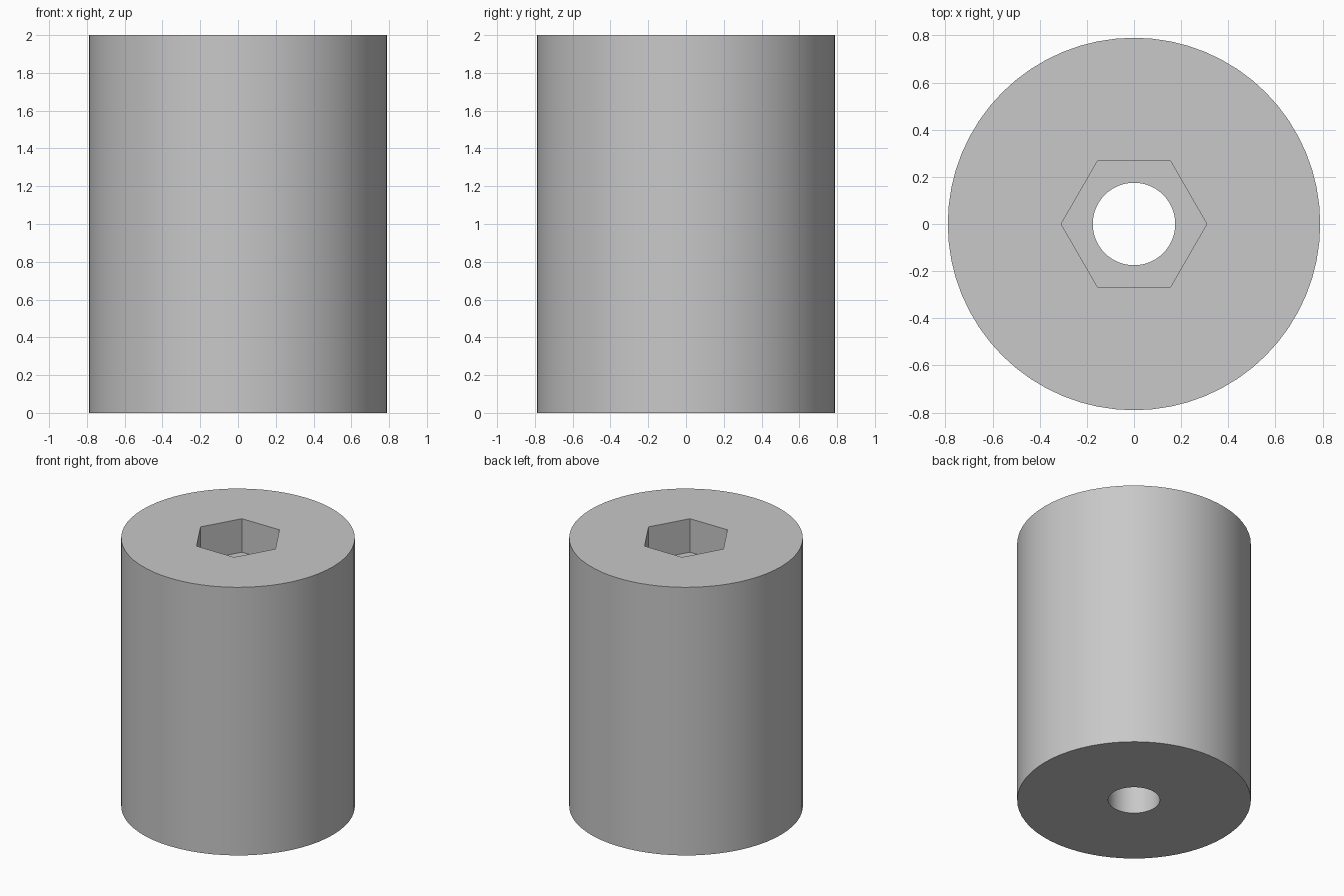
import bpy
import bmesh
import math

cube = bpy.data.objects.get("Cube")
if cube:
    bpy.data.objects.remove(cube, do_unlink=True)

HEIGHT = 2.0
OUTER_RADIUS = 0.79
BORE_RADIUS = 0.175
HEX_RADIUS = 0.309
SOCKET_DEPTH = 0.25
SEGMENTS = 64

grey = bpy.data.materials.new("plain grey")
grey.use_nodes = True
colour = (0.58, 0.58, 0.58, 1.0)
grey.diffuse_color = colour
grey.node_tree.nodes["Principled BSDF"].inputs["Base Color"].default_value = colour

bm = bmesh.new()


def ring(radius, z, sides):
    """Closed loop of edges, with its first corner on +x."""
    verts = [bm.verts.new((radius * math.cos(math.tau * i / sides),
                           radius * math.sin(math.tau * i / sides), z))
             for i in range(sides)]
    return [bm.edges.new((verts[i], verts[(i + 1) % sides])) for i in range(sides)]


def wall(lower, upper):
    """Straight wall between two matching loops."""
    for a, b in zip(lower, upper):
        (a0, a1), (b0, b1) = a.verts, b.verts
        bm.faces.new((a0, a1, b1, b0))


def flat(outer, inner):
    """Flat face with a hole."""
    bmesh.ops.triangle_fill(bm, edges=outer + inner, use_beauty=True)


floor_z = HEIGHT - SOCKET_DEPTH
outer_low = ring(OUTER_RADIUS, 0, SEGMENTS)
outer_high = ring(OUTER_RADIUS, HEIGHT, SEGMENTS)
hex_low = ring(HEX_RADIUS, floor_z, 6)
hex_high = ring(HEX_RADIUS, HEIGHT, 6)
bore_low = ring(BORE_RADIUS, 0, SEGMENTS)
bore_high = ring(BORE_RADIUS, floor_z, SEGMENTS)

# Outside, hexagonal socket and round bore
wall(outer_low, outer_high)
wall(hex_low, hex_high)
wall(bore_low, bore_high)

# Top, socket floor and underside
flat(outer_high, hex_high)
flat(hex_low, bore_high)
flat(outer_low, bore_low)

bmesh.ops.recalc_face_normals(bm, faces=bm.faces[:])
mesh = bpy.data.meshes.new("socketed_cylinder")
bm.to_mesh(mesh)
bm.free()
mesh.materials.append(grey)

body = bpy.data.objects.new("socketed_cylinder", mesh)
bpy.context.collection.objects.link(body)
bpy.ops.object.select_all(action="DESELECT")
body.select_set(True)
bpy.context.view_layer.objects.active = body
bpy.ops.object.shade_smooth_by_angle(angle=math.radians(30))
